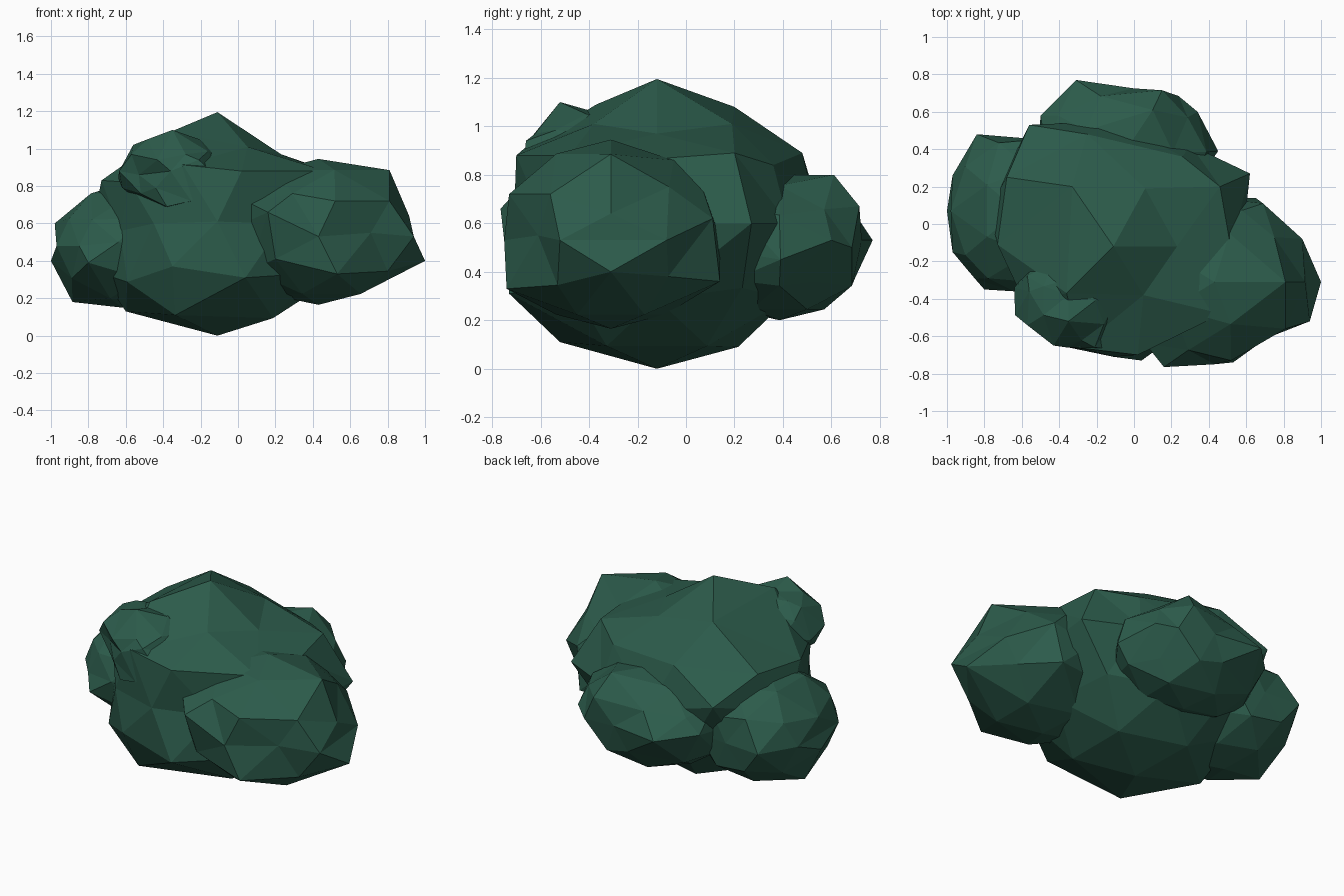
import bpy, bmesh
from mathutils import Vector

leaf = bpy.data.materials.new("dark_leaf_green")
leaf.diffuse_color = (0.025, 0.105, 0.07, 1)


def clump(name, centre, radii, pulls):
    """Low-poly leaf clump: a scaled icosphere whose nearest vertices are pulled to given points."""
    bm = bmesh.new()
    bmesh.ops.create_icosphere(bm, subdivisions=2, radius=1)
    c = Vector(centre)
    for v in bm.verts:
        v.co = c + Vector([a * r for a, r in zip(v.co, radii)])
    free = list(bm.verts)
    for p in pulls:
        p = Vector(p)
        v = min(free, key=lambda w: (w.co - p).length)
        free.remove(v)
        v.co = p
    bmesh.ops.recalc_face_normals(bm, faces=bm.faces)
    me = bpy.data.meshes.new(name)
    bm.to_mesh(me)
    bm.free()
    me.materials.append(leaf)
    ob = bpy.data.objects.new(name, me)
    bpy.context.collection.objects.link(ob)
    return ob


# Large central clump
clump("main_clump", (-0.11, -0.12, 0.6), (0.70, 0.67, 0.595), [
    (-0.11, -0.12, 0.0), (-0.11, -0.12, 1.195),
    (0.05, -0.38, 1.01), (-0.36, -0.37, 1.09), (0.06, 0.19, 1.01), (0.23, -0.12, 0.97),
    (-0.33, 0.20, 1.08), (0.47, -0.48, 0.88), (0.46, 0.20, 0.89), (0.26, 0.36, 0.84),
    (-0.25, 0.48, 0.89), (-0.56, 0.53, 0.72), (-0.68, 0.25, 0.86), (-0.73, -0.11, 0.83),
    (0.62, 0.27, 0.60), (0.02, -0.70, 0.88), (-0.11, -0.71, 0.61), (0.04, -0.73, 0.31),
    (-0.35, -0.66, 0.37), (-0.335, -0.52, 0.11), (-0.60, -0.12, 0.13), (-0.22, 0.215, 0.09),
    (-0.58, -0.43, 0.82), (-0.45, -0.59, 0.60), (-0.63, -0.32, 0.56), (0.24, -0.58, 0.60)])

# Front right clump
clump("right_clump", (0.43, -0.31, 0.555), (0.53, 0.45, 0.39), [
    (0.81, -0.31, 0.885), (0.915, -0.31, 0.64), (1.0, -0.31, 0.40), (0.90, -0.08, 0.53),
    (0.94, -0.52, 0.53), (0.52, -0.73, 0.72), (0.81, -0.56, 0.72), (0.16, -0.765, 0.66),
    (0.71, -0.61, 0.55), (0.43, -0.75, 0.53), (0.20, -0.70, 0.41), (0.53, -0.74, 0.33),
    (0.80, -0.53, 0.345), (0.06, -0.64, 0.71), (0.75, -0.07, 0.75), (0.51, -0.05, 0.86),
    (0.65, 0.14, 0.36), (0.69, 0.11, 0.62)])

# Back clump
clump("back_clump", (-0.05, 0.385, 0.5), (0.49, 0.37, 0.30), [
    (0.10, 0.61, 0.80), (-0.31, 0.77, 0.53), (0.15, 0.715, 0.67), (0.34, 0.60, 0.53),
    (-0.08, 0.70, 0.38), (-0.50, 0.58, 0.55), (0.45, 0.39, 0.45), (0.0, 0.725, 0.53),
    (0.25, 0.53, 0.36)])

# Left clump
clump("left_clump", (-0.62, 0.07, 0.48), (0.39, 0.45, 0.33), [
    (-1.0, 0.07, 0.40), (-0.98, 0.07, 0.60), (-0.885, 0.07, 0.18), (-0.97, 0.26, 0.48),
    (-0.97, -0.15, 0.48), (-0.84, 0.48, 0.48), (-0.80, -0.35, 0.39), (-0.78, -0.29, 0.62),
    (-0.64, -0.36, 0.50), (-0.60, 0.46, 0.48)])

# Small upper front clump
clump("upper_front_clump", (-0.36, -0.41, 0.88), (0.29, 0.25, 0.20), [
    (-0.43, -0.65, 0.94), (-0.21, -0.66, 0.94), (-0.35, -0.52, 1.10), (-0.35, -0.38, 1.06),
    (-0.56, -0.36, 1.02), (-0.64, -0.34, 0.84), (-0.38, -0.64, 0.69), (-0.25, -0.67, 0.72),
    (-0.11, -0.67, 0.85), (-0.53, -0.53, 0.86), (-0.52, -0.53, 0.76)])
